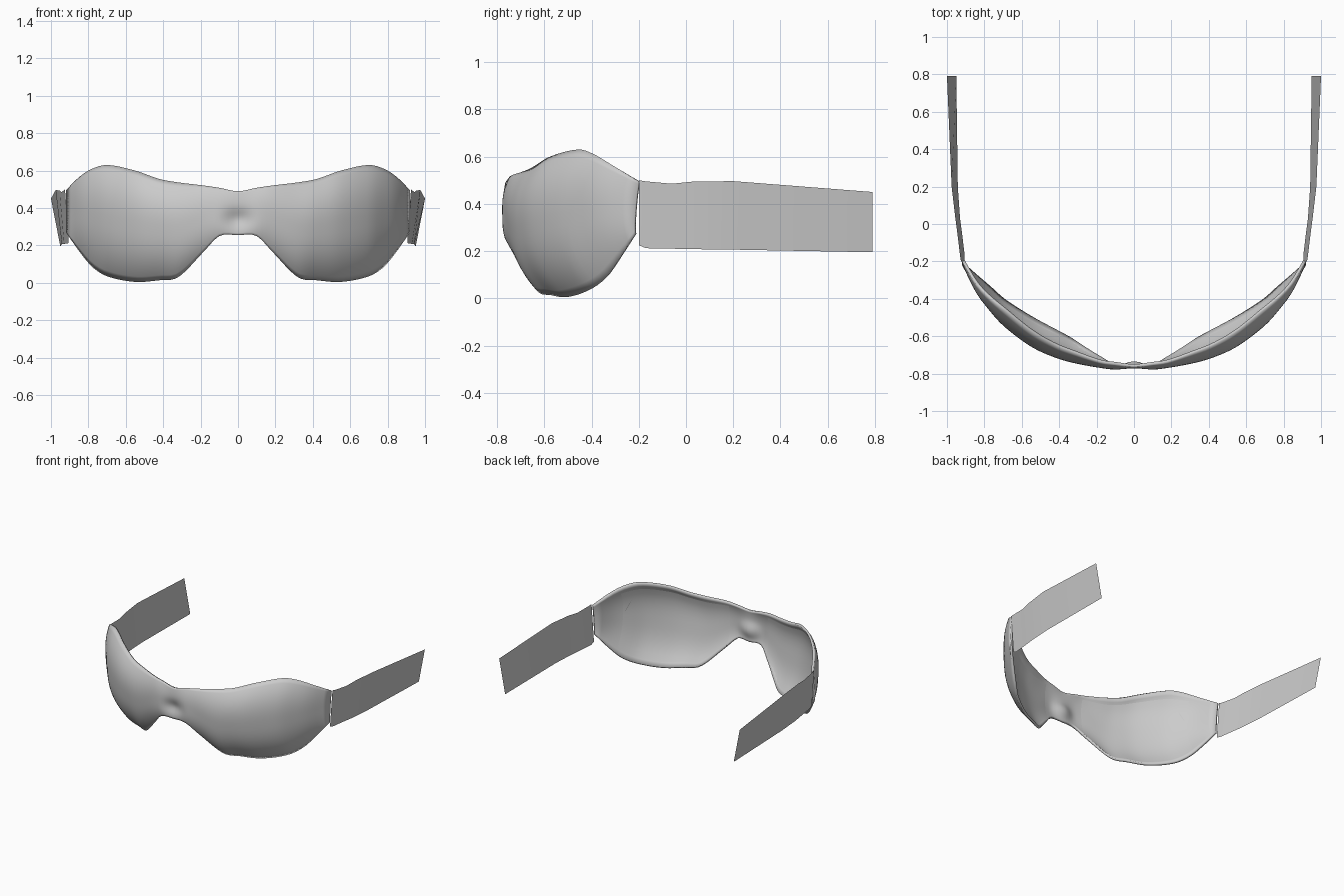
import bpy, math

if "Cube" in bpy.data.objects:
    bpy.data.objects.remove(bpy.data.objects["Cube"])

grey = bpy.data.materials.new("soft_grey")
grey.diffuse_color = (0.6, 0.6, 0.6, 1)
grey.use_nodes = True
grey.node_tree.nodes["Principled BSDF"].inputs["Base Color"].default_value = grey.diffuse_color

# Half-width stations: x, top z, top y, bottom z, bottom y, mid front y
STATIONS = [
    (0.00, .490, -.765, .255, -.765, -.775),
    (0.10, .508, -.752, .250, -.765, -.780),
    (0.18, .520, -.740, .170, -.720, -.768),
    (0.32, .537, -.690, .030, -.630, -.738),
    (0.42, .555, -.650, .014, -.575, -.708),
    (0.55, .600, -.575, .005, -.505, -.650),
    (0.70, .630, -.455, .035, -.410, -.540),
    (0.78, .610, -.390, .085, -.340, -.450),
    (0.85, .565, -.315, .170, -.280, -.355),
    (0.92, .495, -.200, .270, -.220, -.215),
]


def sample(x):
    """Smooth interpolation of the stations at |x|."""
    x = min(abs(x), STATIONS[-1][0])
    n = len(STATIONS)
    i = max(k for k in range(n - 1) if STATIONS[k][0] <= x)
    a, b = STATIONS[i], STATIONS[i + 1]
    h = b[0] - a[0]
    t = (x - a[0]) / h

    def slope(k, c):
        lo, hi = STATIONS[max(k - 1, 0)], STATIONS[min(k + 1, n - 1)]
        return 0 if k == 0 else (hi[c] - lo[c]) / (hi[0] - lo[0])

    return [(2*t**3 - 3*t*t + 1) * a[c] + (t**3 - 2*t*t + t) * h * slope(i, c)
            + (3*t*t - 2*t**3) * b[c] + (t**3 - t*t) * h * slope(i + 1, c)
            for c in range(1, 6)]


def mask_point(x, v):
    """Point on the curved front; v runs from bottom 0 to top 1."""
    zt, yt, zb, yb, ym = sample(x)
    z = zb + (zt - zb) * v
    edge = yb + (yt - yb) * v
    y = edge + (ym - (yt + yb) / 2) * (1 - abs(2 * v - 1) ** 2.6)
    # pinch above the nose
    y += .025 * math.exp(-(x / .07) ** 2 - ((z - .34) / .05) ** 2)
    return x, y, z


def grid_object(name, rows, smooth=True):
    """Sheet through equal-length rows of points."""
    w = len(rows[0])
    faces = [(r*w + c, r*w + c + 1, (r+1)*w + c + 1, (r+1)*w + c)
             for r in range(len(rows) - 1) for c in range(w - 1)]
    me = bpy.data.meshes.new(name)
    me.from_pydata([p for row in rows for p in row], [], faces)
    me.materials.append(grey)
    ob = bpy.data.objects.new(name, me)
    bpy.context.collection.objects.link(ob)
    if smooth:
        bpy.ops.object.select_all(action='DESELECT')
        ob.select_set(True)
        bpy.context.view_layer.objects.active = ob
        bpy.ops.object.shade_smooth_by_angle(angle=math.radians(40))
    return ob


# Front mask: one thin wrapped shell
NX, NV = 72, 20
xs = [.92 * (2 * i / NX - 1) for i in range(NX + 1)]
mask = grid_object("goggle_front", [[mask_point(x, j / NV) for x in xs]
                                    for j in range(NV + 1)])
shell = mask.modifiers.new("thickness", 'SOLIDIFY')
shell.thickness = 0.016
shell.offset = -1

for side, s in (("right", 1), ("left", -1)):
    # Inner lens: shallow second skin behind the shell
    rows = []
    for j in range(13):
        row = []
        for i in range(25):
            x = .17 + .64 * i / 24
            p = mask_point(x, .06 + .84 * j / 12)
            d = .018 + .014 * math.sin(math.pi * j / 12) * math.sin(math.pi * i / 24)
            row.append((s * (p[0] - d * .5), p[1] + d, p[2]))
        rows.append(row[::s])
    grid_object("inner_lens_" + side, rows)

    # Strap: tilted band, stations of y, top x, top z, bottom x, bottom z
    band = [(-.20, .925, .500, .905, .225), (-.17, .930, .495, .905, .212),
            (-.06, .943, .485, .918, .210), (.03, .955, .494, .930, .208),
            (.20, .975, .496, .942, .206), (.79, 1.0, .450, .950, .195)]
    rows = [[(s * xb, y, zb) for y, xt, zt, xb, zb in band],
            [(s * xt, y, zt) for y, xt, zt, xb, zb in band]]
    grid_object("strap_" + side, [r[::s] for r in rows])

    # Small raised clip fin near the temple
    clip = [[(s * .738, -.503, .405), (s * .80, -.40, .385)],
            [(s * .742, -.500, .412), (s * .755, -.445, .500)]]
    grid_object("temple_clip_" + side, [r[::s] for r in clip], smooth=False)
